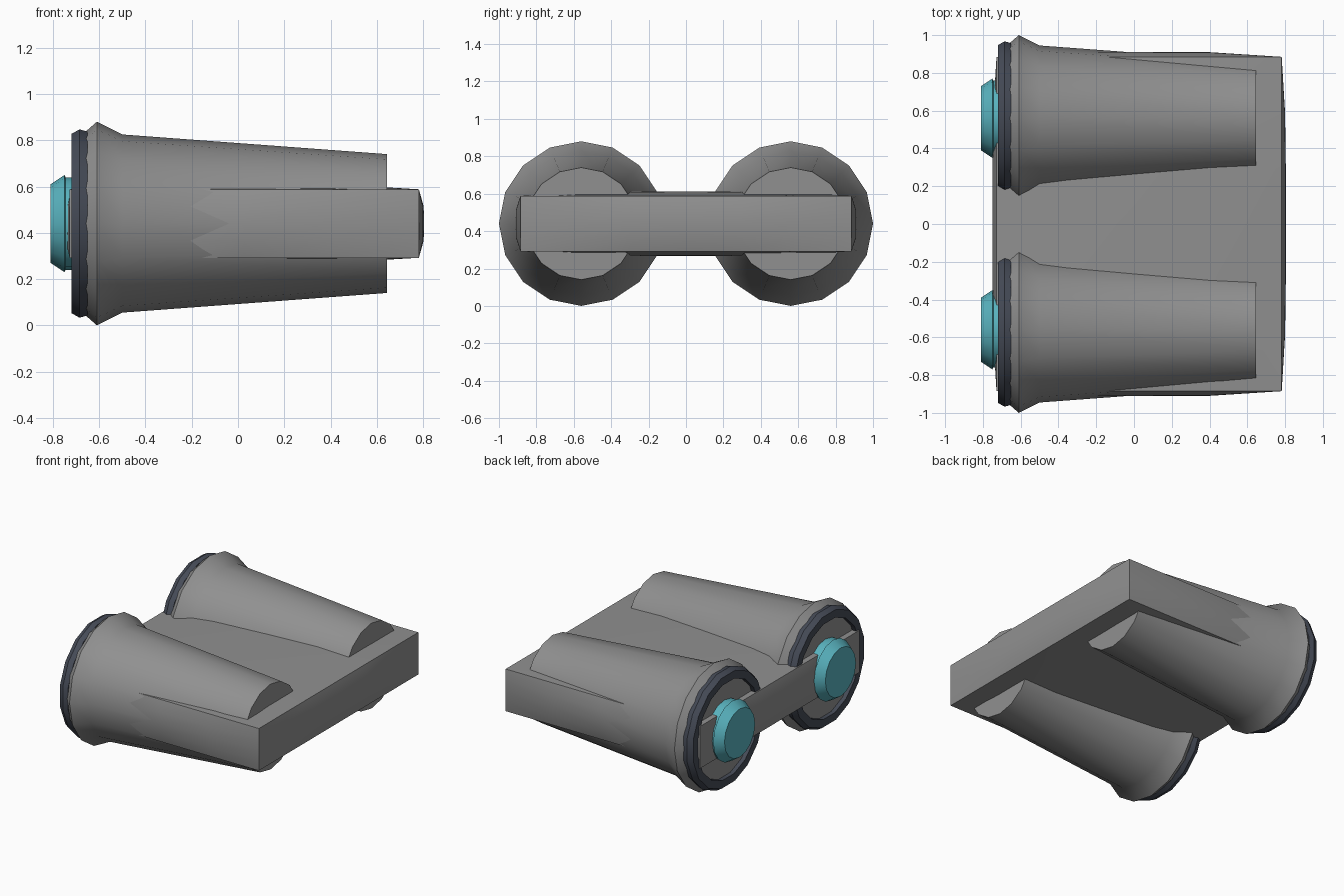
import bpy, bmesh, math
from mathutils import Vector

cube = bpy.data.objects.get("Cube")
if cube:
    bpy.data.objects.remove(cube, do_unlink=True)

AXIS_Y, AXIS_Z = 0.56, 0.44


def material(name, rgb):
    m = bpy.data.materials.new(name)
    m.use_nodes = True
    color = (*rgb, 1)
    m.diffuse_color = color
    m.node_tree.nodes["Principled BSDF"].inputs["Base Color"].default_value = color
    return m


GREY = material("hull grey", (0.28, 0.28, 0.28))
SLATE = material("dark slate", (0.06, 0.07, 0.095))
CYAN = material("cyan glow", (0.1, 0.45, 0.52))


def finish(name, bm, mat, angle):
    bmesh.ops.recalc_face_normals(bm, faces=bm.faces[:])
    mesh = bpy.data.meshes.new(name)
    bm.to_mesh(mesh)
    bm.free()
    mesh.materials.append(mat)
    obj = bpy.data.objects.new(name, mesh)
    bpy.context.collection.objects.link(obj)
    bpy.ops.object.select_all(action="DESELECT")
    obj.select_set(True)
    bpy.context.view_layer.objects.active = obj
    bpy.ops.object.shade_smooth_by_angle(angle=math.radians(angle))
    return obj


def lathe(name, profile, y, mat, phase=0.0, closed=False, sides=16, angle=35):
    """Turn an (x, radius) profile about an engine axis lying along x."""
    bm = bmesh.new()
    rings = []
    for x, r in profile:
        ring = []
        for i in range(sides):
            a = 2 * math.pi * (i + phase) / sides
            ring.append(bm.verts.new((x, y + r * math.cos(a), AXIS_Z + r * math.sin(a))))
        rings.append(ring)
    pairs = list(zip(rings, rings[1:]))
    if closed:
        pairs.append((rings[-1], rings[0]))
    else:
        bm.faces.new(rings[0])
        bm.faces.new(rings[-1])
    for a, b in pairs:
        for i in range(sides):
            j = (i + 1) % sides
            bm.faces.new((a[i], a[j], b[j], b[i]))
    return finish(name, bm, mat, angle)


# Twin engines: tapered shell, intake ring and glowing hub
for side, y in (("left", AXIS_Y), ("right", -AXIS_Y)):
    lathe(side + "_engine_shell",
          [(-0.69, 0.37), (-0.61, 0.44), (-0.5, 0.385), (0.645, 0.30)], y, GREY, angle=45)
    lathe(side + "_intake_ring",
          [(-0.72, 0.34), (-0.72, 0.395), (-0.685, 0.415), (-0.65, 0.405), (-0.65, 0.34)],
          y, SLATE, phase=0.5, closed=True)
    lathe(side + "_hub",
          [(-0.68, 0.2), (-0.745, 0.2), (-0.75, 0.21), (-0.81, 0.17)], y, CYAN)

# Connecting slab: gridded box whose faces swell gently outward
bm = bmesh.new()
half = Vector((0.755, 0.885, 0.148))
swell = Vector((0.022, 0.026, 0.024))
segments = (4, 6, 4)
grid = {}


def slab_vert(index):
    if index not in grid:
        u = [2 * k / n - 1 for k, n in zip(index, segments)]
        co = Vector((0.027, 0, AXIS_Z))
        for i in range(3):
            others = [1 - u[j] ** 4 for j in range(3) if j != i]
            co[i] += u[i] * (half[i] + swell[i] * others[0] * others[1])
        grid[index] = bm.verts.new(co)
    return grid[index]


for axis in range(3):
    p, q = [i for i in range(3) if i != axis]
    for end in (0, segments[axis]):
        for a in range(segments[p]):
            for b in range(segments[q]):
                corners = []
                for da, db in ((0, 0), (1, 0), (1, 1), (0, 1)):
                    index = [0, 0, 0]
                    index[axis], index[p], index[q] = end, a + da, b + db
                    corners.append(slab_vert(tuple(index)))
                bm.faces.new(corners)
finish("connecting_slab", bm, GREY, 40)
